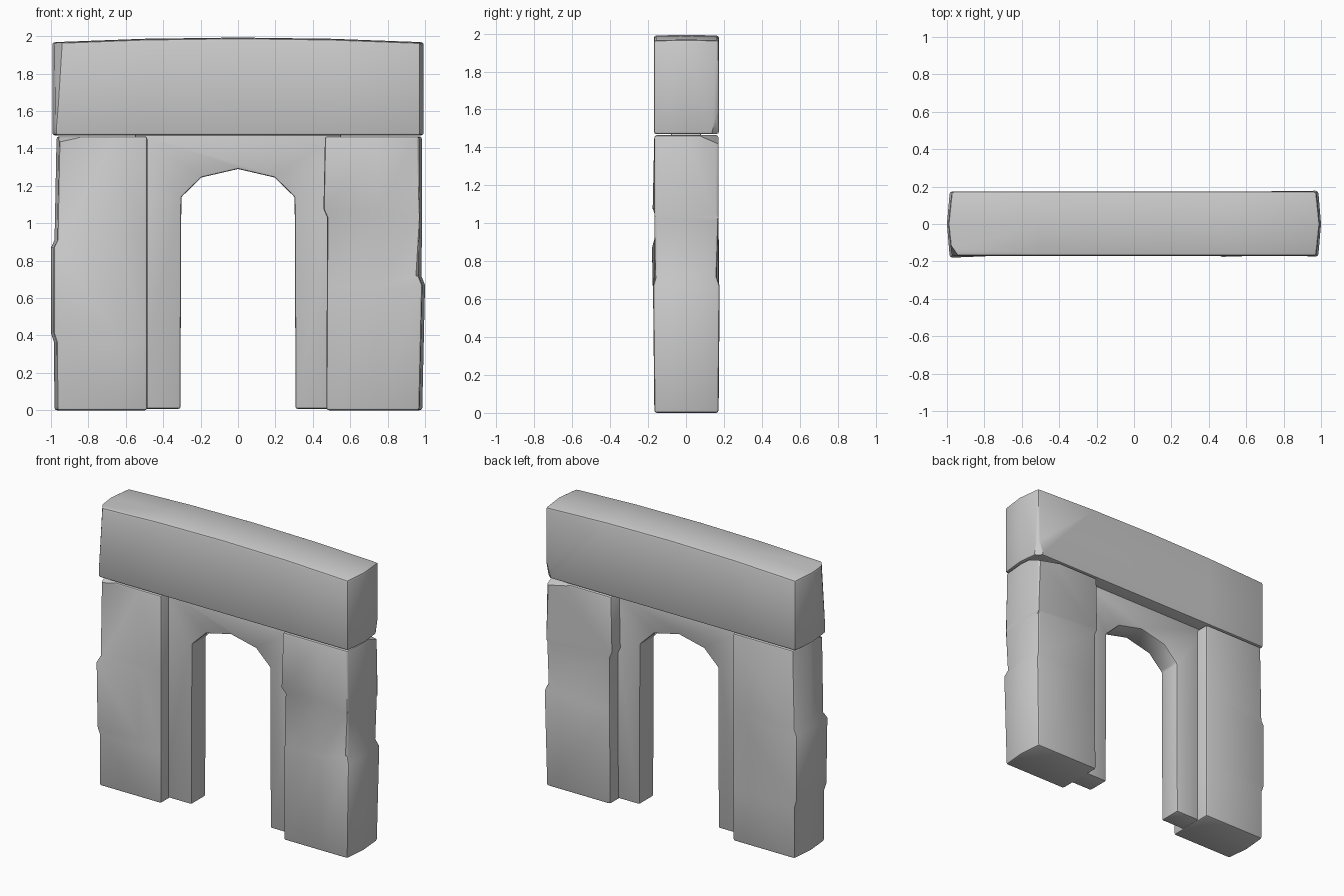
import bpy, bmesh, math
from mathutils import Vector

cube = bpy.data.objects.get("Cube")
if cube:
    bpy.data.objects.remove(cube, do_unlink=True)

# One plain stone colour
GREY = (0.6, 0.6, 0.6, 1)
stone = bpy.data.materials.new("grey_stone")
stone.use_nodes = True
stone.diffuse_color = GREY
bsdf = next(n for n in stone.node_tree.nodes if n.type == 'BSDF_PRINCIPLED')
bsdf.inputs["Base Color"].default_value = GREY


def loft(bm, rings):
    """Skin a stack of equal rings; return the first and last loops."""
    loops = [[bm.verts.new(p) for p in ring] for ring in rings]
    n = len(loops[0])
    for a, b in zip(loops, loops[1:]):
        for i in range(n):
            j = (i + 1) % n
            bm.faces.new((a[i], a[j], b[j], b[i]))
    return loops[0], loops[-1]


def finish(name, bm, bevel=0.014, chips=()):
    """Round the hard edges, slice off chipped corners, make the object."""
    bmesh.ops.recalc_face_normals(bm, faces=bm.faces[:])
    hard = [e for e in bm.edges if e.calc_face_angle(0) > math.radians(35)]
    bmesh.ops.bevel(bm, geom=hard, offset=bevel, segments=2, profile=0.5,
                    affect='EDGES', clamp_overlap=False)
    for point, normal in chips:
        bmesh.ops.bisect_plane(bm, geom=bm.verts[:] + bm.edges[:] + bm.faces[:],
                               plane_co=Vector(point), plane_no=Vector(normal),
                               clear_outer=True)
        bmesh.ops.holes_fill(bm, edges=[e for e in bm.edges if e.is_boundary])
    bmesh.ops.recalc_face_normals(bm, faces=bm.faces[:])
    mesh = bpy.data.meshes.new(name)
    bm.to_mesh(mesh)
    bm.free()
    mesh.materials.append(stone)
    obj = bpy.data.objects.new(name, mesh)
    bpy.context.collection.objects.link(obj)
    bpy.ops.object.select_all(action='DESELECT')
    obj.select_set(True)
    bpy.context.view_layer.objects.active = obj
    bpy.ops.object.shade_smooth_by_angle(angle=math.radians(32))


def pillar(name, side, x_mid, levels, chips):
    """Levels: z, inner x, outer x, inner front, outer front, outer back, tilt."""
    bm = bmesh.new()
    rings = []
    for z, xi, xo, f_in, f_out, b_out, tilt in levels:
        ring = [(xi, -f_in, z + tilt), (x_mid, -0.167, z + tilt),
                (xo, -f_out, z), (xo + 0.015, 0, z),
                (xo, b_out, z), (xi, 0.172, z + tilt)]
        rings.append([(side * x, y, h) for x, y, h in ring])
    for cap in loft(bm, rings):
        bm.faces.new(cap)
    finish(name, bm, chips=chips)


# Pillars with worn ledges
pillar("left_pillar", 1, 0.75, [
    (0, 0.472, 0.97, 0.167, 0.167, 0.172, 0),
    (0.67, 0.475, 0.985, 0.167, 0.174, 0.178, -0.03),
    (0.72, 0.475, 0.965, 0.167, 0.160, 0.162, -0.06),
    (1.03, 0.477, 0.97, 0.158, 0.167, 0.172, 0),
    (1.03, 0.457, 0.97, 0.176, 0.167, 0.172, 0.045),
    (1.465, 0.465, 0.968, 0.167, 0.167, 0.172, 0),
], [((0.9, 0.1, 1.465), (0.2, 0.4, 0.9))])
pillar("right_pillar", -1, 0.66, [
    (0, 0.485, 0.967, 0.167, 0.167, 0.172, 0),
    (0.36, 0.485, 0.968, 0.167, 0.167, 0.172, 0),
    (0.41, 0.485, 0.984, 0.167, 0.170, 0.174, 0),
    (0.87, 0.485, 0.985, 0.167, 0.180, 0.174, 0.045),
    (0.91, 0.485, 0.966, 0.167, 0.160, 0.172, 0.03),
    (1.465, 0.485, 0.955, 0.167, 0.162, 0.172, 0),
], [((-0.83, -0.167, 1.46), (-0.2, -0.4, 0.9))])

# Lintel with a gently crowned top and bowed ends
bm = bmesh.new()
rings = []
for x in (-0.975, -0.5, 0, 0.5, 0.975):
    top = 1.99 - 0.025 * (x / 0.975) ** 2
    bow = math.copysign(0.018, x) if abs(x) > 0.9 else 0
    rings.append([(x, -0.17, 1.47), (x + bow, 0, 1.47), (x, 0.174, 1.47),
                  (x, 0.174, top), (x + bow, 0, top + 0.003), (x, -0.17, top)])
for c in loft(bm, rings):
    bm.faces.new((c[0], c[1], c[4], c[5]))
    bm.faces.new((c[1], c[2], c[3], c[4]))
finish("lintel", bm, chips=[
    ((-0.94, -0.17, 1.96), (-0.8, -0.55, 0.05)),
    ((0.978, 0.14, 1.49), (0.5, 0.6, -0.15)),
])

# Recessed inner arch with a faceted opening
half = [(0.308, 0.008), (0.303, 1.14), (0.195, 1.245)]
opening = [(-x, z) for x, z in half] + [(0, 1.29)] + [(x, z) for x, z in reversed(half)]
outline = opening + [(0.55, 0.008), (0.55, 1.49), (-0.55, 1.49), (-0.55, 0.008)]
bm = bmesh.new()
for cap in loft(bm, [[(x, y, z) for x, z in outline] for y in (-0.08, 0.08)]):
    bm.faces.new(cap)
finish("inner_arch", bm, bevel=0.01)
